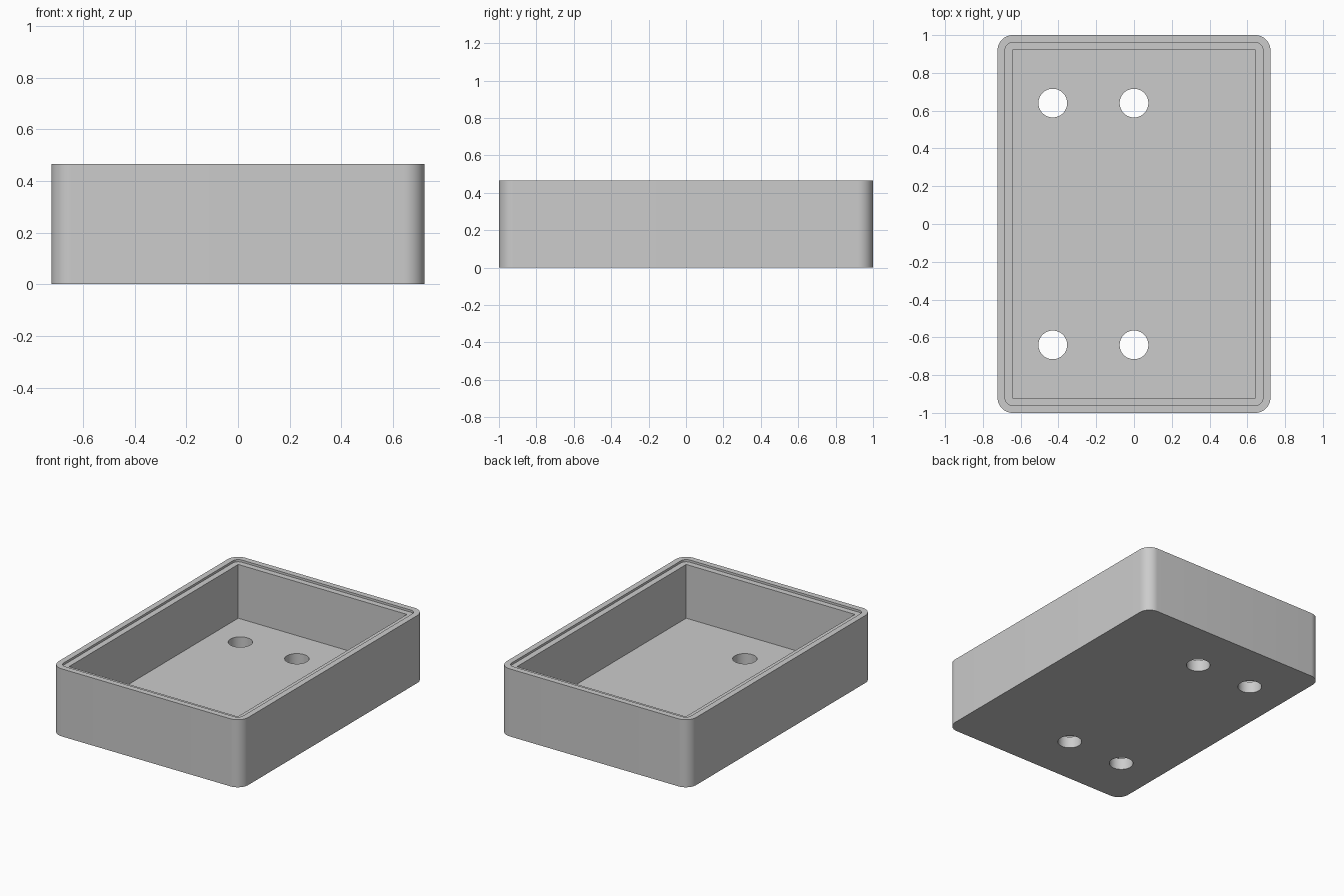
import bpy, bmesh, math
from mathutils import Matrix

cube = bpy.data.objects.get("Cube")
if cube:
    bpy.data.objects.remove(cube, do_unlink=True)

WIDTH, LENGTH, HEIGHT = 1.445, 2.0, 0.465
WALL, FLOOR, RADIUS = 0.08, 0.08, 0.08
LEDGE, LEDGE_DEPTH = 0.04, 0.015

grey = bpy.data.materials.new("light_grey")
grey.use_nodes = True
colour = (0.6, 0.6, 0.6, 1)
grey.diffuse_color = colour
grey.node_tree.nodes["Principled BSDF"].inputs["Base Color"].default_value = colour


def finish(name, bm):
    mesh = bpy.data.meshes.new(name)
    bm.to_mesh(mesh)
    bm.free()
    mesh.materials.append(grey)
    obj = bpy.data.objects.new(name, mesh)
    bpy.context.collection.objects.link(obj)
    return obj


def block(name, width, length, bottom, top, radius=0):
    """Box between two heights, with optional rounded upright edges."""
    bm = bmesh.new()
    place = Matrix.Translation((0, 0, (bottom + top) / 2))
    scale = Matrix.Diagonal((width, length, top - bottom, 1))
    bmesh.ops.create_cube(bm, size=1, matrix=place @ scale)
    if radius:
        upright = [e for e in bm.edges
                   if abs(e.verts[0].co.z - e.verts[1].co.z) > 0.01]
        bmesh.ops.bevel(bm, geom=upright, offset=radius, segments=12,
                        profile=0.5, affect='EDGES')
    return finish(name, bm)


def cylinder(name, x, y, radius):
    bm = bmesh.new()
    bmesh.ops.create_cone(bm, cap_ends=True, segments=48, radius1=radius,
                          radius2=radius, depth=FLOOR * 2,
                          matrix=Matrix.Translation((x, y, FLOOR / 2)))
    return finish(name, bm)


# Outer shell of the tray
tray = block("tray", WIDTH, LENGTH, 0, HEIGHT, RADIUS)

# Cavity, shallow ledge around the rim, and four mounting holes
cutters = [
    block("cavity_cutter", WIDTH - 2 * WALL, LENGTH - 2 * WALL, FLOOR, HEIGHT + 0.1),
    block("ledge_cutter", WIDTH - 2 * LEDGE, LENGTH - 2 * LEDGE,
          HEIGHT - LEDGE_DEPTH, HEIGHT + 0.2, RADIUS - LEDGE),
]
for x in (-0.43, 0):
    for y in (-0.64, 0.64):
        cutters.append(cylinder("hole_cutter", x, y, 0.076))

bpy.ops.object.select_all(action='DESELECT')
bpy.context.view_layer.objects.active = tray
tray.select_set(True)
for cutter in cutters:
    cutter.hide_render = True
    cut = tray.modifiers.new("cut", 'BOOLEAN')
    cut.operation = 'DIFFERENCE'
    cut.solver = 'EXACT'
    cut.object = cutter
    bpy.ops.object.modifier_apply(modifier=cut.name)
    bpy.data.objects.remove(cutter, do_unlink=True)

bpy.ops.object.shade_smooth_by_angle(angle=math.radians(30))
